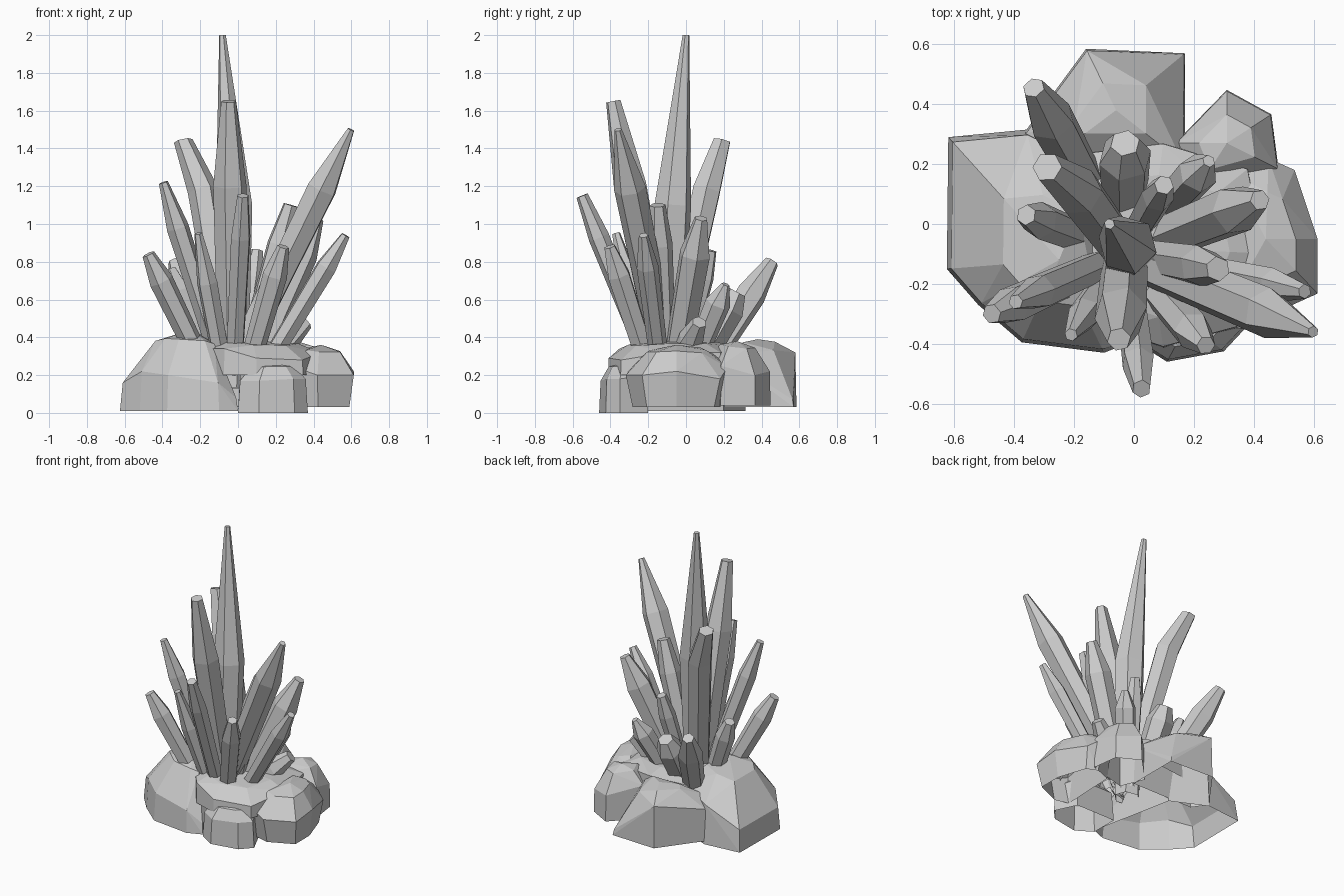
import bpy, bmesh, math
from mathutils import Vector

old = bpy.data.objects.get("Cube")
if old:
    bpy.data.objects.remove(old, do_unlink=True)

stone = bpy.data.materials.new("stone_grey")
stone.use_nodes = True
grey = (0.6, 0.6, 0.6, 1)
stone.diffuse_color = grey
stone.node_tree.nodes["Principled BSDF"].inputs["Base Color"].default_value = grey


def finish(bm, name):
    """Turn a bmesh into a flat-shaded stone object."""
    mesh = bpy.data.meshes.new(name)
    bm.to_mesh(mesh)
    bm.free()
    mesh.materials.append(stone)
    obj = bpy.data.objects.new(name, mesh)
    bpy.context.collection.objects.link(obj)


def crystal(name, tip, radius, tip_radius, shoulder=0.74, bow=(0, 0), sides=6):
    """Prism that widens to a shoulder, then narrows to a small cut tip."""
    tip = Vector(tip)
    heart = Vector((-0.03, -0.1, 0.3))
    # Short crystals start further from the heart of the cluster
    spread = min(0.5, max(0.06, (1.58 - tip.z) * 0.55))
    root = heart + (tip - heart) * spread
    root.z = heart.z
    axis = tip - root
    turning = axis.to_track_quat("Z", "Y")
    bend = Vector((*bow, 0))
    rings = [(-0.1, 0.85 * radius, 0), (shoulder, radius, 1), (1, tip_radius, 0)]
    bm = bmesh.new()
    loops = []
    for along, size, bent in rings:
        centre = root + axis * along + bend * bent
        loop = []
        for i in range(sides):
            angle = math.tau * i / sides + 0.3
            offset = Vector((math.cos(angle), math.sin(angle), 0)) * size
            loop.append(bm.verts.new(centre + turning @ offset))
        loops.append(loop)
    for low, high in zip(loops, loops[1:]):
        for i in range(sides):
            j = (i + 1) % sides
            bm.faces.new((low[i], low[j], high[j], high[i]))
    bm.faces.new(loops[-1])
    finish(bm, name)


def rock(name, floor, peak, outline, flat=0.45, inset=0.06, undercut=0):
    """Faceted boulder, open below: outline points carry their shoulder height."""
    peak = Vector(peak)
    bm = bmesh.new()
    bm.verts.new(peak)
    for x, y, height in outline:
        middle = Vector((peak.x, peak.y, height))
        brow = Vector((x, y, height)).lerp(middle, inset)
        foot = Vector((x, y, height)).lerp(middle, undercut)
        foot.z = floor
        crown = brow.lerp(peak, 1 - flat)
        crown.z = peak.z - (peak.z - height) * flat * 0.4
        for point in (foot, brow, crown):
            bm.verts.new(point)
    hull = bmesh.ops.convex_hull(bm, input=bm.verts)
    loose = {v for v in hull["geom_interior"] if isinstance(v, bmesh.types.BMVert)}
    bmesh.ops.delete(bm, geom=list(loose), context="VERTS")
    bmesh.ops.recalc_face_normals(bm, faces=bm.faces)
    bmesh.ops.dissolve_limit(bm, angle_limit=math.radians(4),
                             verts=bm.verts, edges=bm.edges)
    bm.normal_update()
    under = [f for f in bm.faces if f.normal.z < -0.9]
    bmesh.ops.delete(bm, geom=under, context="FACES")
    finish(bm, name)


# Tall crystals in the middle of the cluster
crystal("main_crystal", (-0.082, 0, 2), 0.1, 0.018, shoulder=0.47, bow=(0.035, -0.02))
crystal("tall_front_crystal", (-0.05, -0.385, 1.65), 0.09, 0.04, shoulder=0.67)
crystal("tall_back_crystal", (-0.29, 0.19, 1.44), 0.082, 0.05, shoulder=0.77,
        bow=(0.05, -0.02))
crystal("tall_left_crystal", (0.598, -0.36, 1.5), 0.085, 0.02)

# Middle ring of leaning crystals
crystal("right_crystal", (-0.395, -0.26, 1.22), 0.06, 0.025)
crystal("front_crystal", (0.025, -0.55, 1.15), 0.056, 0.032)
crystal("inner_left_crystal", (0.28, -0.15, 1.1), 0.07, 0.042)
crystal("broad_left_crystal", (0.42, 0.08, 1.03), 0.085, 0.035)
crystal("outer_left_crystal", (0.57, -0.225, 0.94), 0.058, 0.025)
crystal("front_right_crystal", (-0.21, -0.37, 0.95), 0.056, 0.022, shoulder=0.6)

# Short crystals around the edge
crystal("front_left_crystal", (0.24, -0.405, 0.88), 0.065, 0.032)
crystal("inner_back_crystal", (0.1, 0.13, 0.86), 0.055, 0.033)
crystal("outer_right_crystal", (-0.475, -0.3, 0.84), 0.065, 0.034)
crystal("outer_back_crystal", (-0.335, 0.455, 0.8), 0.08, 0.038, shoulder=0.66)
crystal("short_right_crystal", (-0.36, 0.03, 0.76), 0.063, 0.035)
crystal("short_left_crystal", (0.25, 0.21, 0.68), 0.068, 0.022)
crystal("short_back_crystal", (-0.03, 0.27, 0.64), 0.09, 0.05)
crystal("stub_crystal", (0.36, 0.07, 0.48), 0.07, 0.04, shoulder=0.5)

# Boulders around the foot
rock("right_boulder", 0.01, (-0.25, -0.12, 0.44), [
    (-0.62, 0.29, 0.16), (-0.36, 0.315, 0.28), (-0.12, 0.2, 0.33),
    (0, -0.39, 0.08), (-0.1, -0.43, 0.16), (-0.375, -0.395, 0.2),
    (-0.52, -0.27, 0.22), (-0.625, -0.15, 0.16)], flat=0.52, inset=0.04)
rock("back_boulder", 0.03, (-0.06, 0.38, 0.39), [
    (-0.16, 0.585, 0.32), (0.17, 0.57, 0.07), (0.17, 0.2, 0.3),
    (-0.3, 0.2, 0.3), (-0.37, 0.3, 0.25)], inset=0.03)
rock("back_left_boulder", 0.04, (0.31, 0.27, 0.38), [
    (0.31, 0.455, 0.22), (0.465, 0.37, 0.2), (0.49, 0.18, 0.25),
    (0.2, 0.1, 0.3), (0.13, 0.27, 0.27)], flat=0.55, undercut=0.04)
rock("left_boulder", 0.03, (0.44, -0.05, 0.36), [
    (0.45, 0.23, 0.24), (0.54, 0.19, 0.18), (0.62, -0.05, 0.22),
    (0.62, -0.24, 0.2), (0.42, -0.33, 0.2), (0.3, -0.3, 0.24),
    (0.32, 0.18, 0.3)], flat=0.58, inset=0.04, undercut=0.17)
rock("front_boulder", 0, (0.18, -0.33, 0.27), [
    (0, -0.39, 0.17), (0.11, -0.46, 0.17), (0.3, -0.425, 0.18),
    (0.37, -0.35, 0.18), (0.3, -0.2, 0.2), (0, -0.2, 0.2)], flat=0.65, inset=0.06)

# Slab that holds the crystals
rock("centre_slab", 0.2, (0.05, -0.08, 0.385), [
    (-0.08, -0.37, 0.34), (0.1, -0.43, 0.29), (0.36, -0.36, 0.28),
    (0.46, -0.1, 0.32), (0.4, 0.2, 0.32), (0.1, 0.29, 0.35),
    (-0.22, 0.25, 0.34), (-0.22, -0.2, 0.34)], flat=0.7, undercut=0.05)
